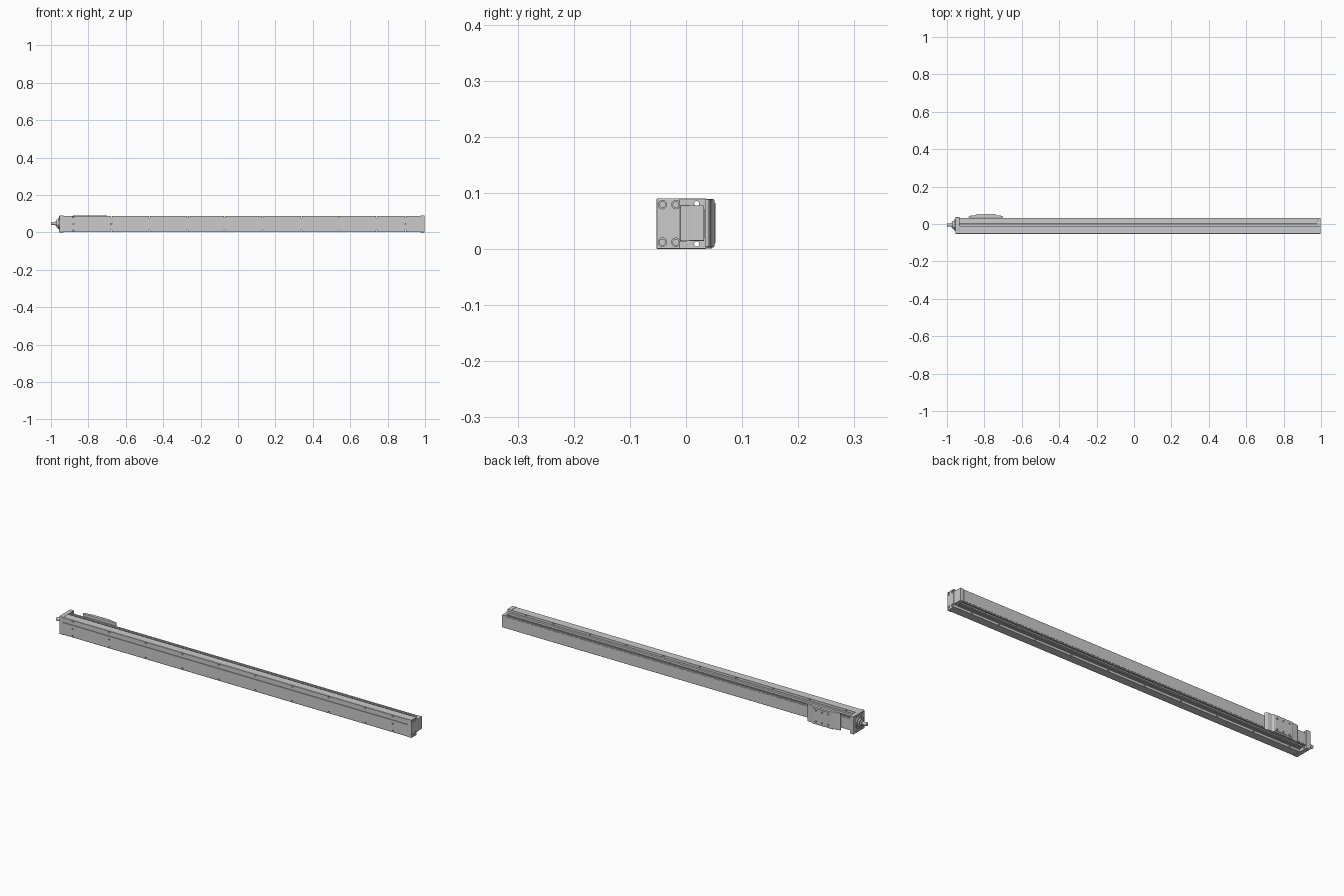
import bpy, bmesh, math
from mathutils import Vector

if "Cube" in bpy.data.objects:
    bpy.data.objects.remove(bpy.data.objects["Cube"])

ZC = 0.045  # mid height of the rail


def finish(bm, name, smooth=False):
    bmesh.ops.recalc_face_normals(bm, faces=bm.faces)
    me = bpy.data.meshes.new(name)
    bm.to_mesh(me)
    bm.free()
    ob = bpy.data.objects.new(name, me)
    bpy.context.collection.objects.link(ob)
    if smooth:
        bpy.ops.object.select_all(action='DESELECT')
        ob.select_set(True)
        bpy.context.view_layer.objects.active = ob
        bpy.ops.object.shade_smooth_by_angle()
    return ob


def prism(name, pts, axis, a, b, bevel=0):
    """Extrude a profile along x (points are y,z) or along z (points are x,y)."""
    bm = bmesh.new()
    place = (lambda p, d: (d, *p)) if axis == 'X' else (lambda p, d: (*p, d))
    face = bm.faces.new([bm.verts.new(place(p, a)) for p in pts])
    ext = bmesh.ops.extrude_face_region(bm, geom=[face])
    move = Vector((b - a, 0, 0)) if axis == 'X' else Vector((0, 0, b - a))
    bmesh.ops.translate(bm, vec=move, verts=[v for v in ext['geom'] if isinstance(v, bmesh.types.BMVert)])
    ob = finish(bm, name)
    if bevel:
        m = ob.modifiers.new("bevel", 'BEVEL')
        m.width, m.segments, m.limit_method = bevel, 2, 'ANGLE'
    return ob


def box(name, x, y, z, bevel=0):
    return prism(name, [(y[0], z[0]), (y[1], z[0]), (y[1], z[1]), (y[0], z[1])], 'X', x[0], x[1], bevel)


def rods(name, items, axis, seg=20):
    """Cylinders in one mesh; items are (start point, length, radius)."""
    d = Vector((1, 0, 0)) if axis == 'X' else Vector((0, 1, 0))
    rot = d.to_track_quat('Z', 'Y').to_matrix().to_4x4()
    bm = bmesh.new()
    for p, length, r in items:
        new = bmesh.ops.create_cone(bm, cap_ends=True, segments=seg, radius1=r, radius2=r, depth=length)['verts']
        bmesh.ops.transform(bm, matrix=rot, verts=new)
        bmesh.ops.translate(bm, vec=Vector(p) + d * length / 2, verts=new)
    return finish(bm, name, seg > 8)


def cut(ob, cutter):
    cutter.hide_render = True
    cutter.hide_viewport = True
    m = ob.modifiers.new("holes", 'BOOLEAN')
    m.operation, m.object, m.solver = 'DIFFERENCE', cutter, 'EXACT'


def screws(name, x, spots, r, sign):
    """Ring-shaped socket screw heads facing along x."""
    start = x if sign > 0 else x - 0.003
    heads = rods(name, [((start, y, z), 0.003, r) for y, z in spots], 'X')
    cut(heads, rods(name + "_socket_cutter", [((x + sign * 0.001 - (0 if sign > 0 else 0.006), y, z), 0.006, r * .5)
                                              for y, z in spots], 'X', 6))


# main extrusion: wide base, narrow upper body and side slots
half = [(-0.0525, 0.0420), (-0.0510, 0.0435), (-0.0110, 0.0435), (-0.0110, 0.0320), (0.0000, 0.0320),
        (0.0015, 0.0305), (0.0140, 0.0305), (0.0140, 0.0240), (0.0230, 0.0240), (0.0230, 0.0310),
        (0.0310, 0.0310), (0.0320, 0.0300)]
upper = [(y, ZC + h) for y, h in half]
lower = [(y, ZC - h) for y, h in reversed(half)]
slot = [(-0.0525, 0.062), (-0.0490, 0.062), (-0.0490, 0.066), (-0.0525, 0.066)]
rail = prism("rail_extrusion", upper + lower + slot, 'X', -0.935, 0.978)

# mounting holes through the ledges, and dowel holes on the mid line
xs = [-0.88, -0.678, -0.475, -0.272, -0.07, 0.133, 0.338, 0.54, 0.742, 0.895]
holes = [((x, -0.06, ZC + s * 0.037), 0.06, 0.0042) for x in xs for s in (-1, 1)]
holes += [((x, -0.06, ZC), 0.02, 0.0035) for x in (-0.88, -0.678, 0.895)]
cut(rail, rods("rail_hole_cutter", holes, 'Y', 16))

# cover band and its two edge lips along the back
box("cover_band", (-0.935, 0.978), (0.0315, 0.0330), (ZC - 0.026, ZC + 0.026))

# far end cap with four screws
end_cap = box("end_cap", (0.976, 0.998), (-0.0525, -0.0105), (0.0, 0.09), 0.0015)
box("end_cap_upper", (0.978, 0.997), (-0.0105, 0.0325), (0.0145, 0.0775), 0.0012)
box("end_cap_step", (0.978, 0.998), (-0.0105, 0.007), (0.014, 0.078), 0.001)
spots = [(y, z) for y in (-0.042, -0.018) for z in (0.012, 0.079)]
cut(end_cap, rods("end_cap_hole_cutter", [((0.993, y, z), 0.02, 0.0075) for y, z in spots], 'X'))
screws("end_cap_screws", 0.993, spots, 0.006, 1)

# drive end plate
plate = box("drive_plate", (-0.955, -0.933), (-0.0525, 0.0365), (0.0, 0.09), 0.002)
spots = [(y, ZC + s * 0.036) for y in (-0.042, 0.019) for s in (-1, 1)]
cut(plate, rods("drive_plate_cutter", [((-0.96, y, z), 0.04, 0.0045) for y, z in spots], 'X'))
screws("drive_plate_screws", -0.955, [(y, ZC + s * 0.036) for y in (-0.025, 0.003) for s in (-1, 1)], 0.005, -1)

# stepped bearing boss and drive shaft
rods("bearing_boss", [((-0.962, -0.006, 0.047), 0.012, 0.030), ((-0.970, -0.006, 0.047), 0.01, 0.022)], 'X', 40)
rods("drive_shaft", [((-1.0, -0.006, 0.047), 0.036, 0.0085), ((-0.977, -0.006, 0.047), 0.01, 0.013)], 'X', 32)

# carriage: tapered ends with a raised mounting pad
profile = [(-0.884, 0.0335), (-0.884, 0.040), (-0.872, 0.0445), (-0.847, 0.0465), (-0.843, 0.0505),
           (-0.739, 0.0505), (-0.735, 0.0465), (-0.712, 0.0445), (-0.700, 0.040), (-0.700, 0.0335)]
carriage = prism("carriage", profile, 'Z', 0.003, 0.089, 0.002)
pad = box("carriage_pad", (-0.838, -0.744), (0.050, 0.0525), (0.010, 0.082), 0.001)
tapped = [((x, 0.044, ZC + s * 0.027), 0.02, 0.004) for x in (-0.825, -0.791, -0.757) for s in (-1, 1)]
for part in (carriage, pad):
    cut(part, rods(part.name + "_hole_cutter", tapped, 'Y', 16))
# side covers on the carriage
for s, side in ((-1, "lower"), (1, "upper")):
    for i, x in enumerate((-0.832, -0.791, -0.750)):
        z = ZC + s * 0.0432
        box(f"carriage_{side}_insert_{i}", (x - 0.015, x + 0.015), (0.0375, 0.0465), (z - 0.001, z + 0.001))
